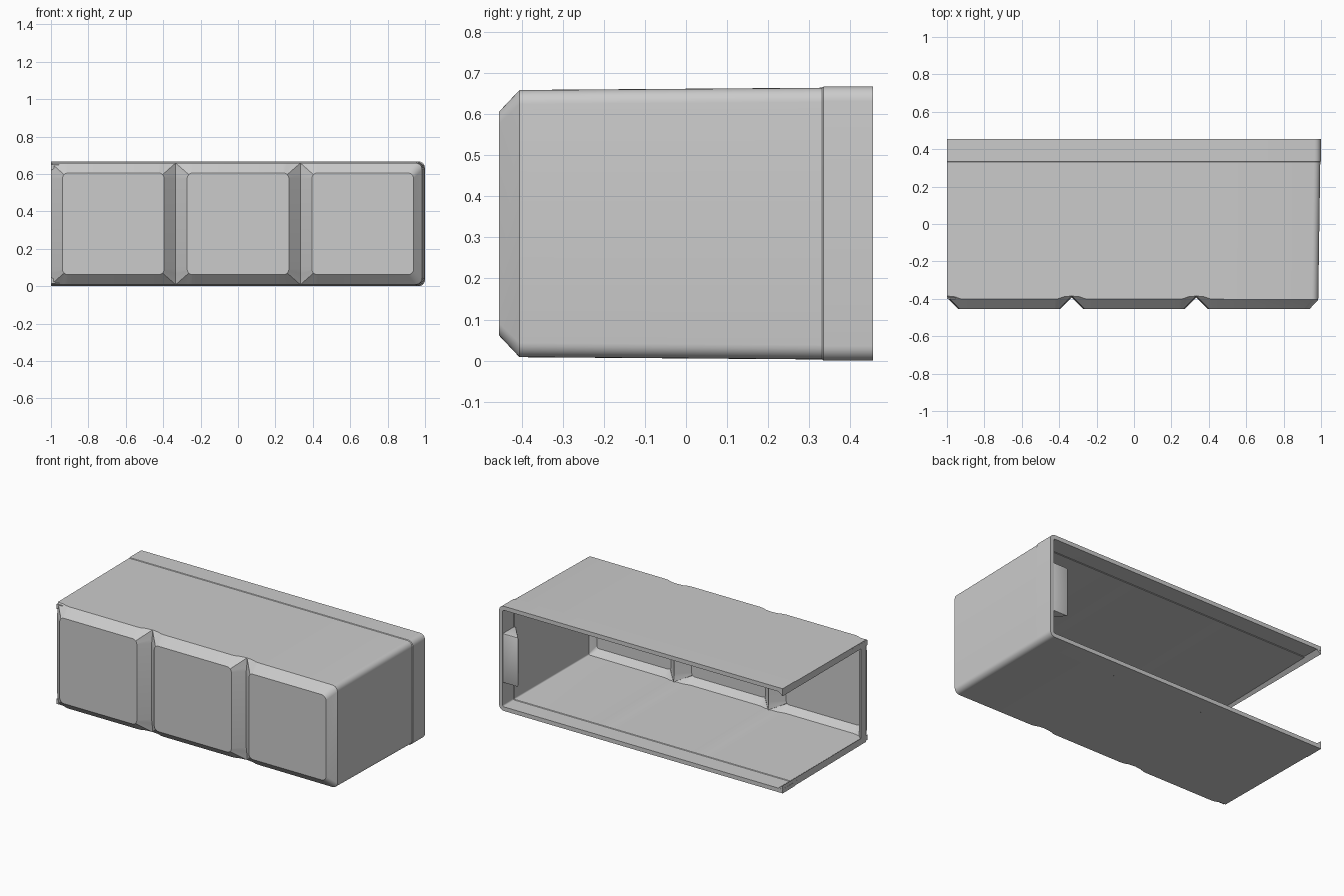
import bpy, bmesh, math
from mathutils import Vector

if "Cube" in bpy.data.objects:
    bpy.data.objects.remove(bpy.data.objects["Cube"])

grey = bpy.data.materials.new("light grey plastic")
grey.use_nodes = True
grey.diffuse_color = (0.6, 0.6, 0.6, 1)
grey.node_tree.nodes["Principled BSDF"].inputs["Base Color"].default_value = (0.6, 0.6, 0.6, 1)

MID_Z = 0.3335      # half the height
FRONT, BACK = -0.455, 0.455
MODULE = 2 / 3      # width of one pillowed panel
PAD = 0.272         # half size of a flat panel face
PAD_R = 0.03
FRONT_HALF = 0.325  # half height where the walls meet the front
SIDE_X = 0.985      # closed side, at the front
SIDE_R = 0.035
WALL = 0.026
SEGS = 6


def make_object(name, bm):
    mesh = bpy.data.meshes.new(name)
    bm.to_mesh(mesh)
    bm.free()
    mesh.materials.append(grey)
    obj = bpy.data.objects.new(name, mesh)
    bpy.context.collection.objects.link(obj)
    return obj


def finish(obj):
    """Apply the modifiers and smooth all but the hard edges."""
    bpy.ops.object.select_all(action='DESELECT')
    obj.select_set(True)
    bpy.context.view_layer.objects.active = obj
    for mod in list(obj.modifiers):
        bpy.ops.object.modifier_apply(modifier=mod.name)
    bpy.ops.object.shade_smooth_by_angle(angle=math.radians(28))


def prism(name, section, offset):
    """Extrude a planar section of 3D points along an offset."""
    bm = bmesh.new()
    face = bm.faces.new([bm.verts.new(p) for p in section])
    new = bmesh.ops.extrude_face_region(bm, geom=[face])["geom"]
    moved = [g for g in new if isinstance(g, bmesh.types.BMVert)]
    bmesh.ops.translate(bm, verts=moved, vec=Vector(offset))
    bmesh.ops.recalc_face_normals(bm, faces=bm.faces)
    return make_object(name, bm)


def panel(bm, index):
    """One pillowed front panel: flat rounded face and its sloping border."""
    cx = (index - 1) * MODULE
    core = PAD - PAD_R
    pad, rim = [], []
    for q, (sx, sz) in enumerate([(1, 1), (-1, 1), (-1, -1), (1, -1)]):
        ox, oz = cx + sx * core, MID_Z + sz * core
        ex, ez = MODULE / 2 - core, FRONT_HALF - core
        for i in range(SEGS + 1):
            a = (q + i / SEGS) * math.pi / 2
            c, s = math.cos(a), math.sin(a)
            pad.append(bm.verts.new((ox + PAD_R * c, FRONT, oz + PAD_R * s)))
            if index == 2 and sx > 0:
                # rounded corner on the closed side
                x = SIDE_X - SIDE_R + SIDE_R * c
                z = MID_Z + sz * (FRONT_HALF - SIDE_R) + SIDE_R * s
                y = FRONT + 0.05
            else:
                # square corner shared with the next panel
                if i == SEGS // 2:
                    dx, dz = sx * ex, sz * ez
                else:
                    t = min(ex / max(abs(c), 1e-6), ez / max(abs(s), 1e-6))
                    dx, dz = t * c, t * s
                x, z = ox + dx, oz + dz
                y = FRONT + min(math.hypot(dx, dz) - PAD_R, 0.07)
            rim.append(bm.verts.new((x, y, z)))
    bm.faces.new(pad)
    for i in range(len(pad)):
        j = (i + 1) % len(pad)
        bm.faces.new((pad[i], rim[i], rim[j], pad[j]))


# Shell: three front panels, with top, bottom and one side drawn back
bm = bmesh.new()
for k in range(3):
    panel(bm, k)
bmesh.ops.remove_doubles(bm, verts=bm.verts, dist=0.0005)
edges = [e for e in bm.edges if e.is_boundary
         and not all(v.co.x < -0.999 for v in e.verts)]
half, side = FRONT_HALF, SIDE_X
for y, new_half, new_side in [(0.331, 0.3305, 0.996),
                              (0.335, MID_Z, 1.0),
                              (BACK, MID_Z, 1.0)]:
    geom = bmesh.ops.extrude_edge_only(bm, edges=edges)["geom"]
    verts = {g for g in geom if isinstance(g, bmesh.types.BMVert)}
    for v in verts:
        v.co.x = -1 + (v.co.x + 1) * (new_side + 1) / (side + 1)
        v.co.z = MID_Z + (v.co.z - MID_Z) * new_half / half
        v.co.y = y
    edges = [e for e in bm.edges if all(v in verts for v in e.verts)]
    half, side = new_half, new_side
bmesh.ops.recalc_face_normals(bm, faces=bm.faces)
if max(bm.faces, key=lambda f: len(f.verts)).normal.y > 0:
    bmesh.ops.reverse_faces(bm, faces=bm.faces)
shell = make_object("shell", bm)
solid = shell.modifiers.new("wall", 'SOLIDIFY')
solid.thickness = WALL
solid.offset = -1
solid.use_even_offset = True
finish(shell)

# Sloped lips around the open side
for name, sign in [("bottom_lip", -1), ("top_lip", 1)]:
    section = [(x, -0.4, MID_Z + sign * h)
               for x, h in [(-0.999, 0.318), (-0.999, 0.285), (-0.955, 0.318)]]
    finish(prism(name, section, (0, BACK - 0.001 + 0.4, 0)))
finish(prism("front_lip",
             [(-0.999, -0.385, 0.02), (-0.999, -0.335, 0.02), (-0.95, -0.385, 0.02)],
             (0, 0, 0.627)))

# Triangular catch inside the closed side, at the open back
catch = prism("side_catch",
              [(0.985, 0.452, 0.175), (0.865, 0.452, 0.175), (0.985, 0.31, 0.175)],
              (0, 0, 0.315))
bevel = catch.modifiers.new("soft_edges", 'BEVEL')
bevel.width = 0.008
bevel.segments = 2
finish(catch)
